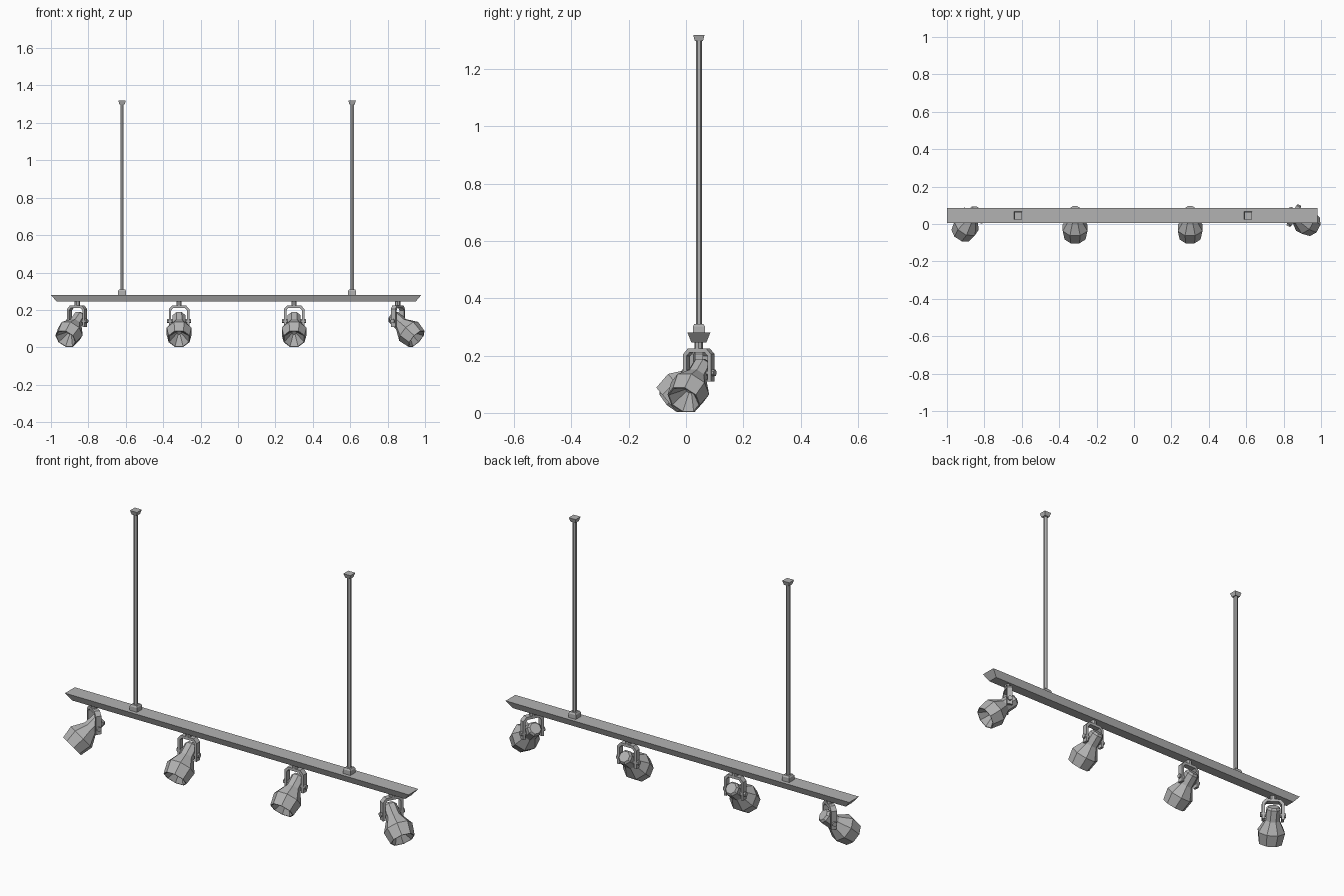
import bpy, bmesh, math
from mathutils import Matrix, Vector

cube = bpy.data.objects.get("Cube")
if cube:
    bpy.data.objects.remove(cube, do_unlink=True)

metal = bpy.data.materials.new("grey metal")
metal.use_nodes = True
GREY = (0.45, 0.45, 0.45, 1)
metal.diffuse_color = GREY
metal.node_tree.nodes["Principled BSDF"].inputs["Base Color"].default_value = GREY

Y = 0.045  # depth of the rail centre line


def finish(name, bm, matrix=Matrix()):
    bmesh.ops.recalc_face_normals(bm, faces=bm.faces)
    mesh = bpy.data.meshes.new(name)
    bm.to_mesh(mesh)
    bm.free()
    mesh.materials.append(metal)
    obj = bpy.data.objects.new(name, mesh)
    obj.matrix_world = matrix
    bpy.context.collection.objects.link(obj)
    return obj


def loft(name, rings, matrix=Matrix()):
    """Skin a list of equal-length point rings and cap both ends."""
    bm = bmesh.new()
    loops = [[bm.verts.new(p) for p in ring] for ring in rings]
    n = len(loops[0])
    for a, b in zip(loops, loops[1:]):
        for i in range(n):
            j = (i + 1) % n
            bm.faces.new((a[i], a[j], b[j], b[i]))
    bm.faces.new(loops[0])
    bm.faces.new(loops[-1])
    return finish(name, bm, matrix)


def rect(x0, x1, half_y, z):
    return [(x0, -half_y, z), (x1, -half_y, z), (x1, half_y, z), (x0, half_y, z)]


def turned(name, profile, sides, matrix):
    """Faceted body along z from (height, flat-to-centre radius) pairs."""
    def ring(z, r):
        r /= math.cos(math.pi / sides)
        angles = [(i + 0.5) * math.tau / sides for i in range(sides)]
        return [(r * math.cos(a), r * math.sin(a), z) for a in angles]
    return loft(name, [ring(z, r) for z, r in profile], matrix)


def at(x, z=0):
    return Matrix.Translation((x, Y, z))


# Rail with bevelled underside
loft("rail", [rect(-0.97, 0.95, 0.026, 0.245), rect(-1.0, 0.98, 0.04, 0.28)], at(0))

# Hanging rods with collars and ceiling caps
for side, x in (("right", -0.62), ("left", 0.61)):
    turned(side + "_rod", [(0.28, 0.009), (1.305, 0.009)], 6, at(x))
    loft(side + "_rod_collar", [rect(-0.021, 0.021, 0.021, 0.28),
                                rect(-0.021, 0.021, 0.021, 0.302),
                                rect(-0.016, 0.016, 0.016, 0.31)], at(x))
    loft(side + "_ceiling_cap", [rect(-0.014, 0.014, 0.014, 1.298),
                                 rect(-0.02, 0.02, 0.02, 1.32)], at(x))

# Lamp head outline: rear cap, neck, flare, rim, then back into the reflector
HEAD = [(-0.045, 0.026), (-0.034, 0.034), (0.025, 0.035), (0.085, 0.066),
        (0.147, 0.056), (0.147, 0.052), (0.095, 0.012)]
# Half of the bracket, outer and inner edge from the foot to the top
ARM = [((0.055, 0.11), (0.042, 0.11)), ((0.055, 0.205), (0.042, 0.198)),
       ((0.036, 0.225), (0.03, 0.211))]
PIVOT_Z = 0.14


def lamp(name, x, yaw):
    turn = at(x) @ Matrix.Rotation(math.radians(yaw), 4, "Z")
    turned(name + "_stem", [(0.22, 0.014), (0.25, 0.014)], 8, turn)

    # U-shaped bracket mirrored from one arm
    pairs = ARM + [tuple((-px, pz) for px, pz in pair) for pair in reversed(ARM)]
    d = 0.014
    rings = [[(o[0], -d, o[1]), (o[0], d, o[1]), (i[0], d, i[1]), (i[0], -d, i[1])]
             for o, i in pairs]
    loft(name + "_bracket", rings, turn)

    # Pivot bolt through both arms
    pivot = turn @ Matrix.Translation((0, 0, PIVOT_Z))
    bolt = pivot @ Matrix.Rotation(math.pi / 2, 4, "Y")
    turned(name + "_pivot", [(-0.064, 0.011), (0.064, 0.011)], 8, bolt)

    # Head aimed forward and down
    aim = Vector((0, -math.cos(math.radians(40)), -math.sin(math.radians(40))))
    up = aim.cross(Vector((1, 0, 0)))
    frame = Matrix((Vector((1, 0, 0)), up, aim)).transposed().to_4x4()
    if frame.determinant() < 0:
        frame = frame @ Matrix.Scale(-1, 4, (0, 1, 0))
    turned(name + "_head", HEAD, 8, pivot @ frame)


lamp("far_right_lamp", -0.86, -33)
lamp("inner_right_lamp", -0.315, 0)
lamp("inner_left_lamp", 0.30, 0)
lamp("far_left_lamp", 0.855, 62)
